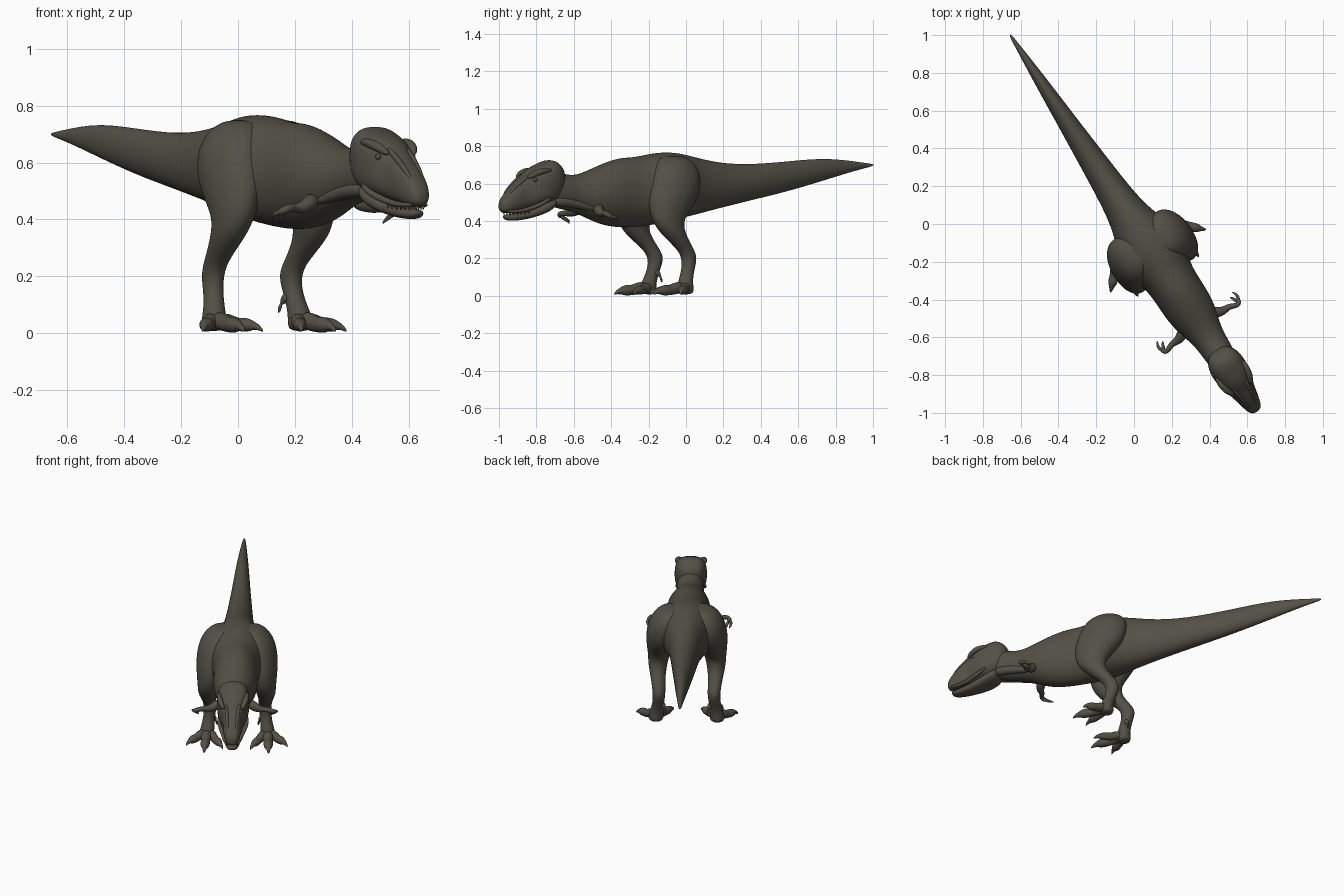
import bpy, bmesh, math
from mathutils import Vector

# Local frame: X runs along the body to the snout, Y to the animal's left, Z up
TURN = -math.atan2(0.837, 0.548)

hide = bpy.data.materials.new("dark olive hide")
hide.diffuse_color = (0.088, 0.080, 0.062, 1)


def loft(name, ring_sets, mirror=False, subdiv=2):
    """Skin one or more lists of rings into one smooth object."""
    bm = bmesh.new()
    for rings in ring_sets:
        rows = [[bm.verts.new(p) for p in ring] for ring in rings]
        n = len(rows[0])
        for a, b in zip(rows, rows[1:]):
            for i in range(n):
                bm.faces.new((a[i], a[(i + 1) % n], b[(i + 1) % n], b[i]))
        bm.faces.new(rows[0][::-1])
        bm.faces.new(rows[-1])
    bmesh.ops.recalc_face_normals(bm, faces=bm.faces[:])
    for f in bm.faces:
        f.smooth = True
    me = bpy.data.meshes.new(name)
    bm.to_mesh(me)
    bm.free()
    me.materials.append(hide)
    ob = bpy.data.objects.new(name, me)
    bpy.context.collection.objects.link(ob)
    ob.rotation_euler.z = TURN
    if mirror:
        m = ob.modifiers.new("mirror", 'MIRROR')
        m.use_axis = (False, True, False)
        m.use_mirror_merge = False
    if subdiv:
        s = ob.modifiers.new("smooth", 'SUBSURF')
        s.levels = s.render_levels = subdiv
    return ob


def body_rings(rows, n=20, widest=0.5, power=1.0):
    """Upright rings from (s, top, bottom, half width); widest = height of the widest point."""
    out = []
    for s, top, bot, w in rows:
        mid = bot + (top - bot) * widest
        ring = []
        for i in range(n):
            a = 2 * math.pi * i / n
            c, h = math.cos(a), math.sin(a)
            y = math.copysign(abs(c) ** power, c) * w
            z = mid + math.copysign(abs(h) ** power, h) * ((top - mid) if h > 0 else (mid - bot))
            ring.append(Vector((s, y, z)))
        out.append(ring)
    return out


def level_rings(rows, n=16):
    """Flat rings from (z, s, l, radius along, radius across)."""
    return [[Vector((s + rs * math.cos(2 * math.pi * i / n), l + rl * math.sin(2 * math.pi * i / n), z))
             for i in range(n)] for z, s, l, rs, rl in rows]


def tube(rows, n=10):
    """Rings square to a path of (s, l, z, radius)."""
    pts = [Vector(r[:3]) for r in rows]
    out = []
    for i, r in enumerate(rows):
        d = (pts[min(i + 1, len(pts) - 1)] - pts[max(i - 1, 0)]).normalized()
        ref = Vector((0, 0, 1)) if abs(d.z) < 0.9 else Vector((1, 0, 0))
        u = d.cross(ref).normalized()
        v = d.cross(u)
        out.append([pts[i] + r[3] * (u * math.cos(2 * math.pi * k / n) + v * math.sin(2 * math.pi * k / n))
                    for k in range(n)])
    return out


# Tail, trunk and neck in one skin
loft("body_and_tail", [body_rings([
    (-1.198, .702, .698, .003), (-1.185, .706, .691, .008), (-1.10, .716, .673, .016),
    (-1.00, .728, .648, .025), (-.85, .736, .608, .038), (-.63, .718, .553, .054),
    (-.40, .702, .507, .073), (-.20, .712, .465, .089), (-.05, .744, .430, .110),
    (.06, .768, .408, .150), (.15, .771, .388, .182), (.24, .760, .374, .172),
    (.33, .742, .364, .138), (.42, .742, .362, .134), (.52, .712, .373, .134),
    (.60, .680, .402, .122), (.67, .655, .430, .100), (.73, .645, .450, .086),
    (.80, .655, .462, .082), (.87, .680, .480, .076), (.92, .650, .510, .055)], widest=.5)])

# Skull: flat broad crown, narrow rounded snout
loft("skull", [body_rings([
    (.795, .650, .590, .030), (.810, .690, .555, .064), (.845, .722, .520, .086),
    (.885, .731, .492, .097), (.94, .708, .480, .098)], power=.72)
    + body_rings([
    (.99, .688, .474, .088), (1.025, .664, .466, .070), (1.05, .640, .460, .060),
    (1.085, .612, .452, .056), (1.125, .578, .445, .052), (1.162, .538, .443, .042),
    (1.182, .510, .452, .028), (1.188, .490, .466, .012)], power=.8)])

# Lower jaw
loft("lower_jaw", [body_rings([
    (.85, .530, .485, .050), (.88, .530, .455, .076), (.94, .500, .430, .077),
    (1.02, .465, .410, .058), (1.08, .446, .402, .046), (1.13, .436, .400, .036),
    (1.155, .434, .408, .024), (1.163, .430, .418, .012)], power=.85)])

# Brow ridges, cheek lip line, snout ridges and eyes
loft("brow_ridge", [tube([
    (.91, .080, .672, .008), (.95, .083, .672, .016), (.99, .078, .662, .018),
    (1.02, .068, .648, .017), (1.05, .052, .628, .008)])], mirror=True)
loft("upper_lip", [tube([
    (.92, .084, .525, .008), (.96, .084, .498, .012), (1.01, .070, .477, .013),
    (1.06, .054, .459, .011), (1.12, .044, .450, .010), (1.165, .030, .452, .007)])], mirror=True)
loft("snout_ridge", [tube([
    (1.02, .040, .650, .010), (1.06, .034, .622, .011), (1.11, .030, .580, .010),
    (1.15, .024, .538, .008)])], mirror=True)
loft("eye", [tube([
    (1.010, .060, .620, .004), (1.010, .072, .620, .013), (1.010, .079, .620, .010),
    (1.010, .082, .620, .003)])], mirror=True)

# Upper teeth
teeth = []
for k in range(6):
    s = 1.04 + k * .021
    l = .050 - (s - 1.04) * .2
    teeth.append(tube([(s, l, .457, .006), (s, l, .445, .005), (s - .002, l, .433, .001)], 6))
loft("teeth", teeth, mirror=True, subdiv=0)

# Hind legs: thigh, shin with calf, ankle and foot bone
loft("hind_leg", [level_rings([
    (.750, .14, .080, .045, .040), (.730, .14, .100, .100, .072), (.67, .145, .128, .140, .092),
    (.59, .160, .142, .154, .100), (.52, .182, .150, .150, .094), (.455, .210, .160, .120, .080),
    (.40, .225, .168, .092, .066), (.345, .205, .174, .076, .058), (.29, .155, .172, .060, .046),
    (.24, .105, .166, .047, .040), (.20, .086, .163, .044, .039), (.15, .094, .166, .036, .035),
    (.09, .115, .175, .037, .038), (.045, .125, .182, .046, .046), (.006, .120, .182, .044, .044)])],
    mirror=True)


def toe(start, tip, r):
    """One toe with two pads and a hooked claw."""
    def at(t, z, rad):
        return (start[0] + (tip[0] - start[0]) * t, start[1] + (tip[1] - start[1]) * t, z, rad)
    return tube([at(0, .048, r), at(.25, .040, r * 1.02), at(.42, .030, r * .84), at(.58, .031, r * .95),
                 at(.72, .027, r * .76), at(.78, .027, r * .53), at(.9, .020, r * .35), at(1, .006, r * .08)])


# Three toes and the small raised back toe
loft("toes", [toe((.13, .195), (.235, .303), .029), toe((.14, .182), (.335, .192), .033),
              toe((.13, .165), (.285, .080), .028),
              tube([(.10, .150, .135, .018), (.085, .133, .115, .017), (.077, .126, .095, .011),
                    (.074, .122, .070, .002)])], mirror=True)

# Small arms, each with two clawed fingers
loft("arm", [
    tube([(.61, .085, .470, .030), (.635, .115, .455, .031), (.645, .150, .442, .022),
          (.640, .180, .440, .016), (.655, .210, .442, .015), (.660, .232, .436, .014),
          (.645, .240, .428, .015), (.630, .240, .422, .010)]),
    tube([(.650, .238, .430, .010), (.625, .250, .422, .009), (.605, .248, .412, .008),
          (.585, .236, .398, .002)]),
    tube([(.650, .236, .428, .010), (.632, .228, .414, .009), (.615, .222, .402, .008),
          (.602, .212, .385, .002)])], mirror=True)

# Throat folds between jaw and chest
loft("throat_fold", [tube([
    (.88, .040, .505, .025), (.82, .050, .505, .030), (.75, .056, .495, .027),
    (.68, .066, .478, .022), (.62, .080, .460, .010)])], mirror=True)
